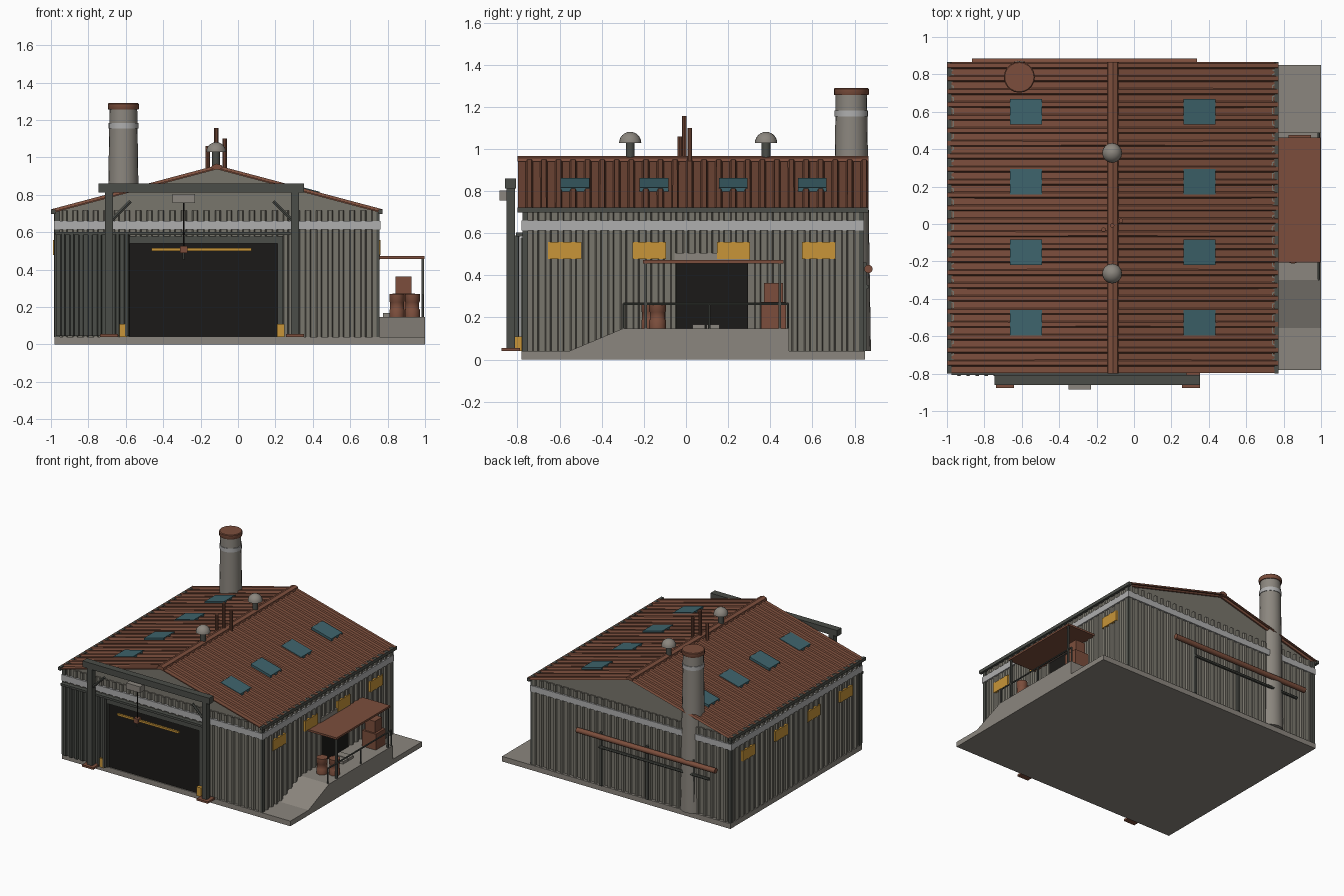
import bpy, bmesh, math
from mathutils import Vector

if "Cube" in bpy.data.objects:
    bpy.data.objects.remove(bpy.data.objects["Cube"])


def material(name, r, g, b):
    m = bpy.data.materials.new(name)
    m.diffuse_color = (r, g, b, 1)
    m.use_nodes = True
    m.node_tree.nodes["Principled BSDF"].inputs["Base Color"].default_value = m.diffuse_color
    return m


RUST = material("rust", .2, .076, .045)
WALL = material("wall_grey", .19, .18, .15)
DARK = material("dark_steel", .07, .075, .065)
BLACK = material("black", .011, .01, .009)
CONC = material("concrete", .26, .24, .21)
PALE = material("pale_trim", .43, .43, .43)
YELLOW = material("yellow", .58, .30, .04)
TEAL = material("teal_glass", .048, .127, .15)


def make(name, verts, faces, mat):
    me = bpy.data.meshes.new(name)
    me.from_pydata(verts, [], faces)
    bm = bmesh.new()
    bm.from_mesh(me)
    bmesh.ops.recalc_face_normals(bm, faces=bm.faces)
    bm.to_mesh(me)
    bm.free()
    me.materials.append(mat)
    ob = bpy.data.objects.new(name, me)
    bpy.context.collection.objects.link(ob)
    return ob


def prism(name, a, b, mat):
    """Closed solid between two matching outlines."""
    n = len(a)
    faces = [tuple(range(n)), tuple(range(n, 2 * n))]
    faces += [(i, (i + 1) % n, n + (i + 1) % n, n + i) for i in range(n)]
    return make(name, a + b, faces, mat)


def box(name, x0, x1, y0, y1, z0, z1, mat):
    ring = [(x0, y0), (x1, y0), (x1, y1), (x0, y1)]
    return prism(name, [(x, y, z0) for x, y in ring], [(x, y, z1) for x, y in ring], mat)


def lathe(name, x, y, profile, mat, seg=16):
    """Round solid from (radius, height) points, capped at both ends."""
    verts, faces = [], []
    for r, z in profile:
        for i in range(seg):
            t = 2 * math.pi * i / seg
            verts.append((x + r * math.cos(t), y + r * math.sin(t), z))
    for k in range(len(profile) - 1):
        for i in range(seg):
            j = (i + 1) % seg
            faces.append((k * seg + i, k * seg + j, (k + 1) * seg + j, (k + 1) * seg + i))
    faces += [tuple(range(seg)), tuple(range(len(verts) - seg, len(verts)))]
    ob = make(name, verts, faces, mat)
    for p in ob.data.polygons:
        p.use_smooth = len(p.vertices) == 4
    ob.data.set_sharp_from_angle(angle=math.radians(35))
    return ob


def rod(name, p, q, r, mat, seg=10):
    p, q = Vector(p), Vector(q)
    ob = lathe(name, 0, 0, [(r, 0), (r, (q - p).length)], mat, seg)
    ob.location = p
    ob.rotation_euler = (q - p).to_track_quat('Z', 'Y').to_euler()
    return ob


def corrugated(name, a, b, pitch, depth, low, high, mat):
    """Ribbed sheet; low and high map (distance, rib height) to 3D points."""
    n = max(1, round((b - a) / pitch))
    w = (b - a) / n
    pts = []
    for i in range(n):
        pts += [(a + (i + f) * w, d * depth) for f, d in ((0, 0), (.55, 0), (.65, 1), (.9, 1))]
    pts.append((b, 0))
    k = len(pts)
    verts = [low(*p) for p in pts] + [high(*p) for p in pts]
    ob = make(name, verts, [(i, i + 1, k + i + 1, k + i) for i in range(k - 1)], mat)
    s = ob.modifiers.new("thickness", 'SOLIDIFY')
    s.thickness, s.offset = .008, 0
    return ob


def front_sheet(name, a, b, z0, z1, y, out, mat, pitch=.06):
    corrugated(name, a, b, pitch, .014, lambda u, d: (u, y + out * d, z0),
               lambda u, d: (u, y + out * d, z1), mat)


def side_sheet(name, a, b, z0, z1, x, out):
    corrugated(name, a, b, .06, .014, lambda u, d: (x + out * d, u, z0),
               lambda u, d: (x + out * d, u, z1), WALL)


MID, HALF = -.113, .885          # ridge line and half roof width
SLOPE = .235 / HALF

# Ground slab and building core with gables
box("slab", -.98, 1, -.78, .85, 0, .04, CONC)
outline = [(-.965, .04), (.738, .04), (.738, .715), (MID, .938), (-.965, .715)]
prism("building_core", [(x, -.757, z) for x, z in outline], [(x, .822, z) for x, z in outline], WALL)

# Corrugated cladding
front_sheet("front_wall_left", -.97, -.58, .04, .715, -.76, -1, WALL)
front_sheet("front_wall_right", .21, .743, .04, .715, -.76, -1, WALL)
front_sheet("front_wall_top", -.58, .21, .54, .715, -.76, -1, WALL)
front_sheet("back_wall", -.97, .743, .04, .715, .825, 1, WALL)
side_sheet("left_wall", -.76, .825, .04, .72, -.967, -1)
side_sheet("right_wall_front", -.76, -.045, .04, .72, .74, 1)
side_sheet("right_wall_back", .295, .825, .04, .72, .74, 1)
side_sheet("right_wall_top", -.045, .295, .46, .72, .74, 1)

# Pale band and corner trims
box("band_front", -.985, .762, -.782, -.765, .613, .66, PALE)
box("band_back", -.985, .762, .832, .846, .613, .66, PALE)
box("band_left", -.985, -.97, -.78, .845, .613, .66, PALE)
box("band_right", .748, .762, -.78, .845, .613, .66, PALE)
for x in (-.967, .743):
    for y in (-.763, .828):
        box("corner_trim", x - .014, x + .014, y - .014, y + .014, .04, .715, DARK)

# Roof sheets, gutters, skylights, ridge cap
for s, side in ((-1, "left"), (1, "right")):
    corrugated("roof_" + side, -.797, .862, .069, .014, lambda u, d: (MID, u, .94 + d),
               lambda u, d: (MID + s * HALF, u, .94 - .235 + d), RUST)
    ex = MID + s * (HALF - .01)
    box("gutter_" + side, ex - .011, ex + .011, -.8, .866, .697, .722, DARK)
    for y in (-.527, -.152, .225, .6):
        ring = []
        for dx in (.378, .55):
            ring.append((MID + s * dx, .95 - dx * SLOPE))
        a = [(x, y + e, z - .01) for e, (x, z) in ((-.068, ring[0]), (-.068, ring[1]), (.068, ring[1]), (.068, ring[0]))]
        prism("skylight", a, [(x, v, z + .022) for x, v, z in a], TEAL)
cap = [(-.03, .94), (.03, .94), (.026, .957), (0, .966), (-.026, .957)]
prism("ridge_cap", [(MID + x, -.8, z) for x, z in cap], [(MID + x, .866, z) for x, z in cap], RUST)

# Ridge ventilators and flue pipes
for y in (-.265, .38):
    lathe("vent_stem", -.117, y, [(.021, .94), (.021, 1.035)], DARK)
    dome = [(.053 * math.cos(t * math.pi / 12), 1.028 + .053 * math.sin(t * math.pi / 12)) for t in range(6)]
    lathe("vent_dome", -.117, y, dome + [(.003, 1.081)], CONC)
for x, y, z in ((-.163, -.03, 1.06), (-.117, -.008, 1.157), (-.07, .018, 1.1)):
    lathe("flue_pipe", x, y, [(.012, .92), (.012, z)], RUST, 10)

# Tapered chimney with band and cap
lathe("chimney", -.613, .785, [(.093, .04), (.074, 1.27)], CONC, 20)
lathe("chimney_band", -.613, .785, [(.08, 1.153), (.08, 1.183)], PALE, 20)
lathe("chimney_cap", -.613, .785, [(.08, 1.255), (.083, 1.26), (.083, 1.285), (.078, 1.29)], RUST, 20)

# Front opening with frame, sliding door and track
box("front_opening", -.58, .21, -.772, -.75, .04, .54, BLACK)
box("opening_jamb_left", -.61, -.58, -.785, -.755, .04, .58, DARK)
box("opening_jamb_right", .21, .24, -.785, -.755, .04, .58, DARK)
box("opening_header", -.58, .21, -.785, -.755, .54, .58, DARK)
box("door_track", -.975, .28, -.808, -.77, .585, .602, DARK)
front_sheet("sliding_door", -.973, -.585, .045, .59, -.795, -1, DARK, .05)
for x in (-.613, .228):
    box("bollard", x - .02, x + .02, -.812, -.778, .04, .11, YELLOW)

# Gantry frame with hoist
box("gantry_beam", -.745, .353, -.86, -.806, .812, .86, DARK)
for x, s in ((-.69, 1), (.304, -1)):
    box("gantry_column", x - .021, x + .021, -.853, -.811, .05, .815, DARK)
    box("gantry_foot", x - .048, x + .048, -.877, -.788, .04, .055, RUST)
    rod("gantry_brace", (x + s * .015, -.832, .665), (x + s * .115, -.832, .765), .01, DARK, 6)
box("hoist_trolley", -.35, -.23, -.885, -.825, .755, .803, CONC)
rod("hoist_cable", (-.29, -.832, .51), (-.29, -.832, .76), .004, BLACK, 6)
box("hook_block", -.31, -.27, -.852, -.812, .488, .525, RUST)
rod("hook", (-.29, -.832, .455), (-.29, -.832, .49), .006, DARK, 6)
box("lifted_bar", -.463, .072, -.84, -.824, .5, .515, YELLOW)

# Side windows
for x, side in ((-.981, "left"), (.754, "right")):
    for y in (-.575, -.175, .226, .63):
        box("window_" + side, x - .008, x + .008, y - .079, y + .079, .477, .558, YELLOW)

# Loading dock with ramp
dock = [(-.56, .038), (.49, .038), (.49, .147), (-.3, .147)]
prism("loading_dock", [(.745, y, z) for y, z in dock], [(1, y, z) for y, z in dock], CONC)
box("dock_door", .73, .752, -.045, .295, .147, .46, BLACK)
box("dock_door_header", .74, .76, -.055, .305, .455, .505, CONC)

# Dock canopy, posts and railing
box("canopy", .75, .998, -.205, .462, .457, .472, RUST)
for y in (-.19, .445):
    box("canopy_post", .98, .994, y - .006, y + .006, .147, .46, DARK)
rod("dock_rail", (.988, -.297, .265), (.988, .487, .265), .006, DARK, 6)
for y in (-.297, .11, .484):
    rod("rail_post", (.988, y, .147), (.988, y, .265), .006, DARK, 6)

# Dock cargo
for x, y in ((.85, -.172), (.932, -.135)):
    lathe("barrel", x, y, [(.04, .147), (.04, .185), (.037, .19), (.037, .225), (.04, .23), (.04, .27)], RUST)
box("crate_large", .825, .945, .357, .475, .147, .272, RUST)
box("crate_small", .842, .928, .37, .46, .272, .363, RUST)
for i in range(2):
    box("pallet", .775, .89, .03 + .068 * i, .09 + .068 * i, .147, .167, CONC)

# Rear pipes on supports
rod("rear_pipe", (-.865, .866, .43), (.338, .866, .43), .02, RUST, 12)
rod("rear_pipe_small", (-.8, .858, .345), (.15, .858, .345), .011, DARK, 8)
for x in (-.66, -.26, .14):
    box("pipe_support", x - .01, x + .01, .838, .858, .04, .46, DARK)
